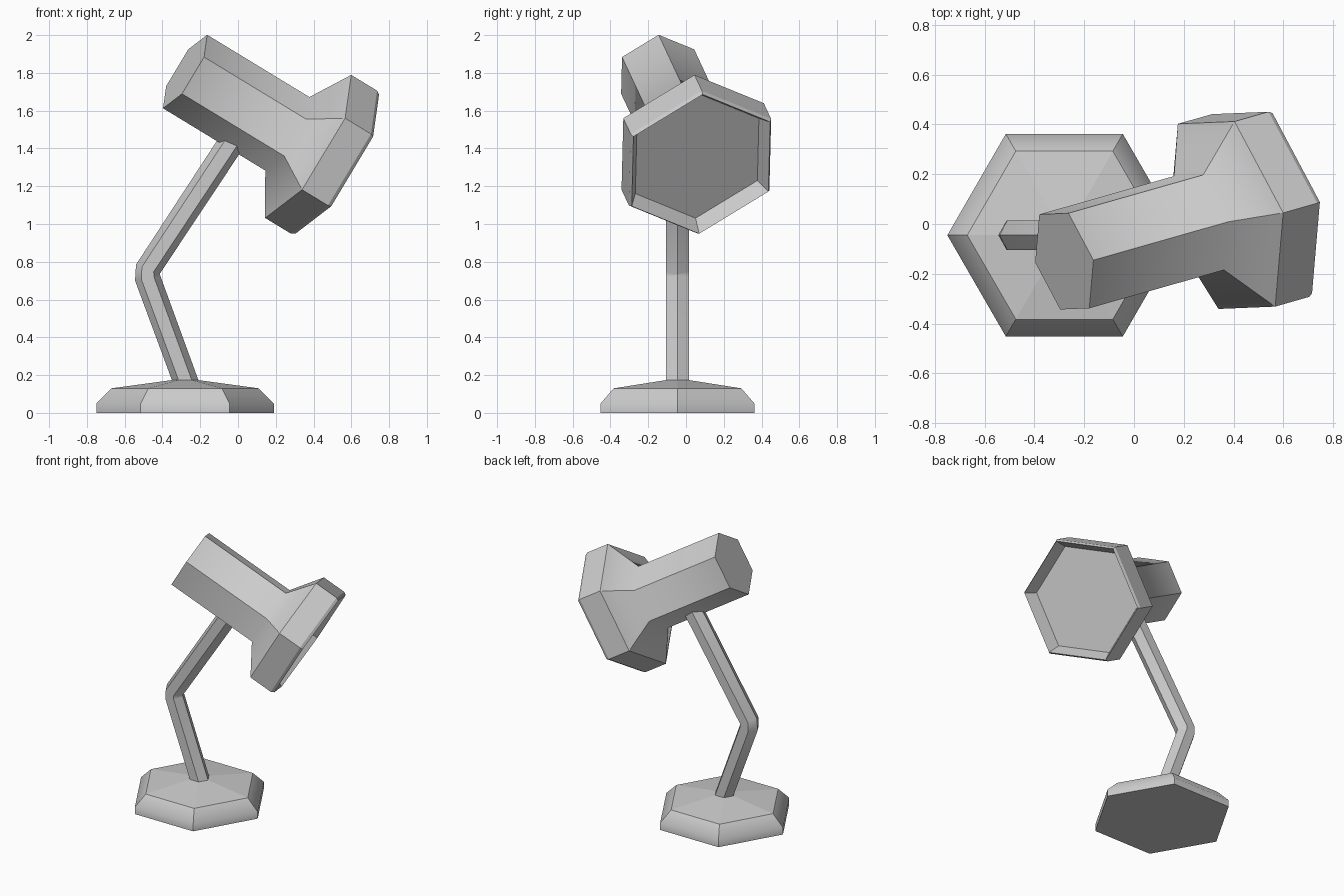
import bpy, bmesh
from math import cos, sin, pi
from mathutils import Vector

if "Cube" in bpy.data.objects:
    bpy.data.objects.remove(bpy.data.objects["Cube"])

SIDES = 6


def ring(centre, a, b):
    """Six points around centre, spanned by half-axes a and b."""
    return [centre + a * cos(2 * pi * k / SIDES) + b * sin(2 * pi * k / SIDES)
            for k in range(SIDES)]


def loft(name, rings, soft=()):
    """Skin the rings, cap both ends; rings listed in soft shade smoothly."""
    bm = bmesh.new()
    rows = [[bm.verts.new(p) for p in r] for r in rings]
    for lo, hi in zip(rows, rows[1:]):
        for k in range(SIDES):
            j = (k + 1) % SIDES
            bm.faces.new((lo[k], lo[j], hi[j], hi[k]))
    bm.faces.new(rows[0][::-1])
    bm.faces.new(rows[-1])
    bmesh.ops.recalc_face_normals(bm, faces=bm.faces[:])
    for f in bm.faces:
        f.smooth = True
    for e in bm.edges:
        e.smooth = any(e.verts[0] in rows[i] and e.verts[1] in rows[i] for i in soft)
    mesh = bpy.data.meshes.new(name)
    bm.to_mesh(mesh)
    bm.free()
    obj = bpy.data.objects.new(name, mesh)
    bpy.context.collection.objects.link(obj)
    return obj


X, Y = Vector((1, 0, 0)), Vector((0, 1, 0))

# Base: chamfered hexagonal foot with a shallow sloped top
base_profile = [(0.47, 0), (0.47, 0.05), (0.39, 0.13), (0.06, 0.175)]
loft("base", [ring(Vector((-0.28, -0.045, z)), X * r, Y * r) for r, z in base_profile],
     soft=[1])

# Arm: bent hexagonal tube, given by its outer and inner edge in the xz plane
arm_edges = [((-0.33, 0.12), (-0.19, 0.12)),
             ((-0.545, 0.70), (-0.412, 0.728)),
             ((-0.54, 0.785), (-0.415, 0.735)),
             ((-0.038, 1.553), (0.078, 1.477))]
arm_rings = []
for (x0, z0), (x1, z1) in arm_edges:
    outer, inner = Vector((x0, -0.045, z0)), Vector((x1, -0.045, z1))
    arm_rings.append(ring((outer + inner) / 2, (inner - outer) / 2, Y * 0.069))
loft("arm", arm_rings, soft=[1, 2])

# Lamp head: body, flared shade, bevelled rim and recessed front along a tilted axis
axis = Vector((0.83, 0.236, -0.505)).normalized()
up = Vector((0.51, 0.02, 0.86))
up = (up - axis * up.dot(axis)).normalized()
side = axis.cross(up)
back = Vector((-0.28, -0.15, 1.807))
head_profile = [(0.227, 0), (0.227, 0.652), (0.442, 0.785), (0.442, 0.95),
                (0.43, 0.97), (0.384, 0.885)]
loft("lamp_head", [ring(back + axis * t, up * r, side * r) for r, t in head_profile],
     soft=[1])
